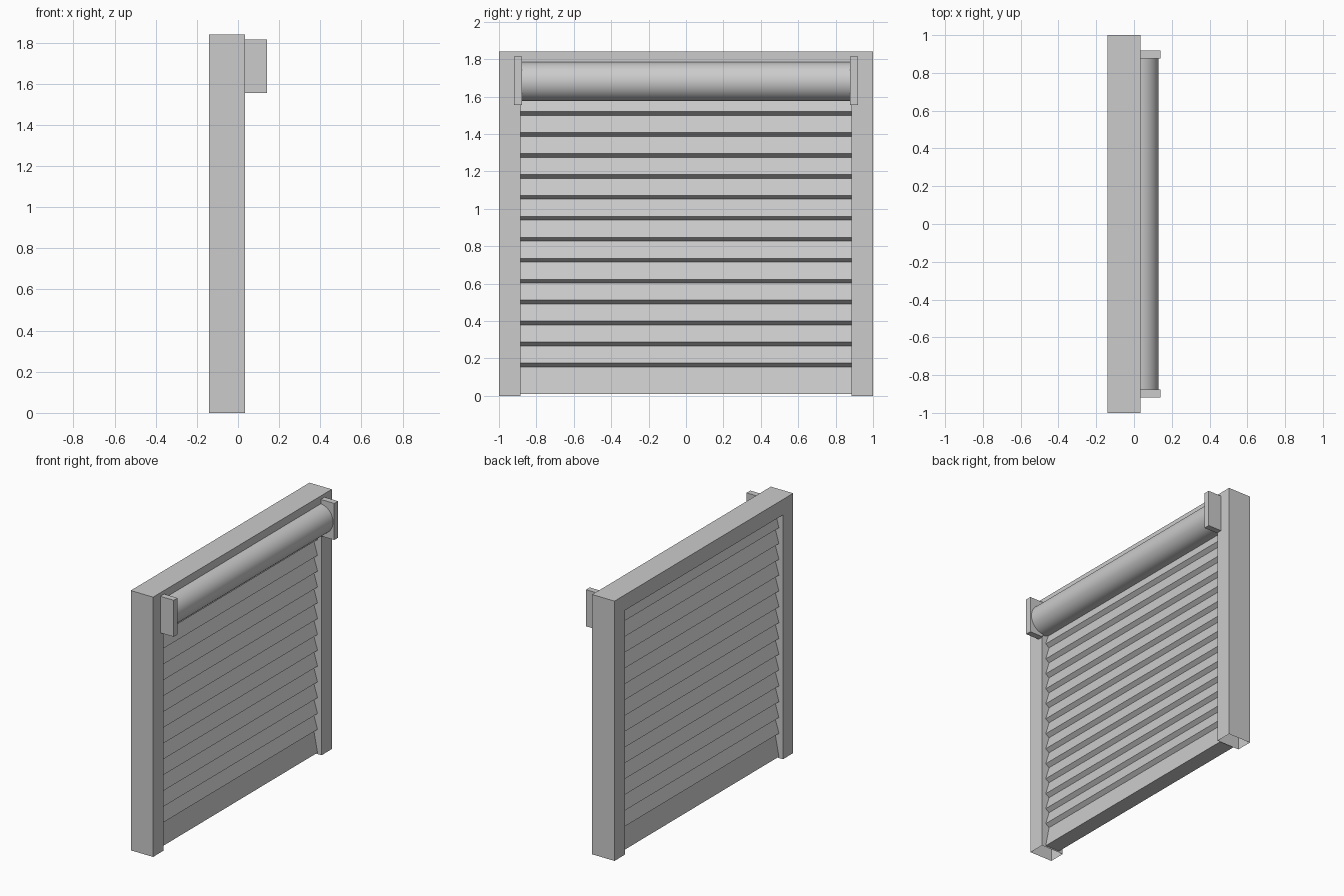
import bpy, bmesh, math
from mathutils import Vector

if "Cube" in bpy.data.objects:
    bpy.data.objects.remove(bpy.data.objects["Cube"])

FRONT, BACK = 0.035, -0.14
MID = (FRONT + BACK) / 2
INNER = 0.885


def finish(name, bm):
    bmesh.ops.recalc_face_normals(bm, faces=bm.faces)
    mesh = bpy.data.meshes.new(name)
    bm.to_mesh(mesh)
    bm.free()
    ob = bpy.data.objects.new(name, mesh)
    bpy.context.collection.objects.link(ob)
    return ob


def prism(points, direction):
    bm = bmesh.new()
    face = bm.faces.new([bm.verts.new(p) for p in points])
    ext = bmesh.ops.extrude_face_region(bm, geom=[face], use_keep_orig=True)
    verts = [g for g in ext["geom"] if isinstance(g, bmesh.types.BMVert)]
    bmesh.ops.translate(bm, verts=verts, vec=Vector(direction))
    return bm


def box(name, lo, hi):
    pts = [(lo[0], lo[1], lo[2]), (hi[0], lo[1], lo[2]),
           (hi[0], hi[1], lo[2]), (lo[0], hi[1], lo[2])]
    return finish(name, prism(pts, (0, 0, hi[2] - lo[2])))


# Door frame: one portal shape, jambs open underneath
portal = [(-1, 0), (-1, 1.84), (1, 1.84), (1, 0),
          (INNER, 0), (INNER, 1.73), (-INNER, 1.73), (-INNER, 0)]
bm = prism([(BACK, y, z) for y, z in portal], (FRONT - BACK, 0, 0))
bottoms = [f for f in bm.faces if all(abs(v.co.z) < 1e-5 for v in f.verts)]
bmesh.ops.recalc_face_normals(bm, faces=bm.faces)
bmesh.ops.delete(bm, geom=bottoms, context='FACES_ONLY')
finish("door_frame", bm)

# Shutter curtain: stacked flared slats, same profile on both sides
VALLEY, LIP, PITCH, FIRST = 0.028, 0.056, 0.112, 0.165
side = [(0.056, 0.01)]
for i in range(14):
    z = FIRST + i * PITCH
    side += [(VALLEY, z - 0.01), (LIP, z + 0.01)]
side.append((VALLEY, 1.735))
outline = [(MID + d, z) for d, z in side] + [(MID - d, z) for d, z in reversed(side)]
finish("slat_curtain", prism([(x, -INNER, z) for x, z in outline], (0, 2 * INNER, 0)))

# Roller drum
bpy.ops.mesh.primitive_cylinder_add(vertices=48, radius=0.105, depth=1.77,
                                    location=(0.026, 0, 1.68),
                                    rotation=(math.pi / 2, 0, 0))
bpy.context.object.name = "roller_drum"
bpy.ops.object.shade_smooth_by_angle()

# Drum end brackets
for label, s in (("left", -1), ("right", 1)):
    y0, y1 = sorted((s * 0.877, s * 0.919))
    box(label + "_bracket", (FRONT, y0, 1.556), (0.14, y1, 1.815))
